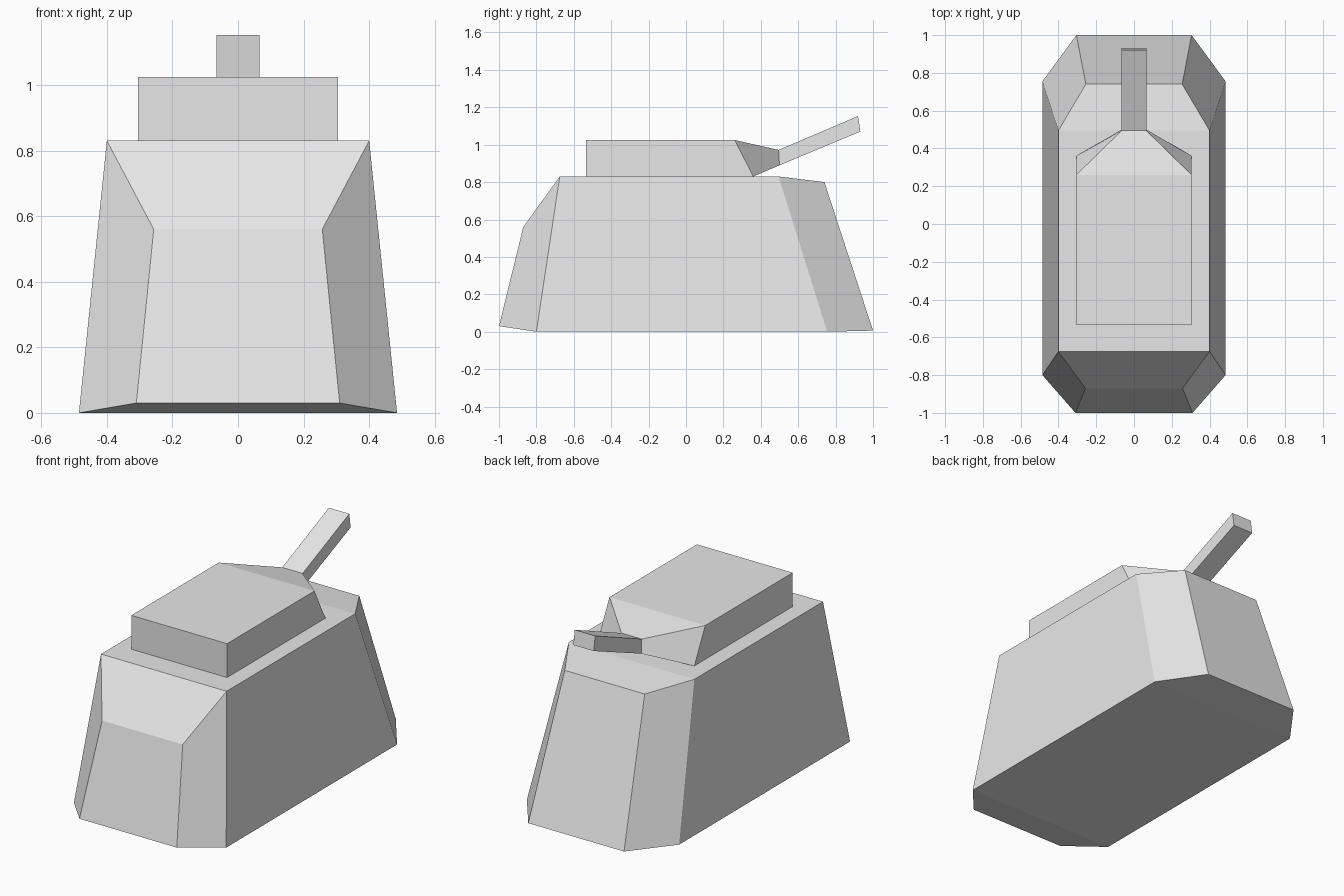
import bpy

cube = bpy.data.objects.get("Cube")
if cube:
    bpy.data.objects.remove(cube, do_unlink=True)

grey = bpy.data.materials.new("light grey")
grey.use_nodes = True
colour = (0.8, 0.8, 0.8, 1)
grey.diffuse_color = colour
grey.node_tree.nodes["Principled BSDF"].inputs["Base Color"].default_value = colour


def wrapped_solid(name, bars, sides):
    """Wrap a strip round crosswise bars (y, z, half width), then close both sides."""
    n = len(bars)
    verts = [(s * w, y, z) for s in (-1, 1) for y, z, w in bars]
    faces = [(i, (i + 1) % n, n + (i + 1) % n, n + i) for i in range(n)]
    for side in sides:
        faces.append(tuple(reversed(side)))
        faces.append(tuple(n + i for i in side))
    mesh = bpy.data.meshes.new(name)
    mesh.from_pydata(verts, [], faces)
    mesh.materials.append(grey)
    # The strip runs clockwise seen from +x, so turn the faces outwards
    mesh.flip_normals()
    mesh.update()
    obj = bpy.data.objects.new(name, mesh)
    bpy.context.collection.objects.link(obj)
    return obj


# Hull: nose, glacis, deck, rear plate, then back along the belly
wrapped_solid("hull", [
    (-1.0, 0.03, 0.31), (-0.87, 0.56, 0.257), (-0.675, 0.83, 0.40),
    (0.495, 0.83, 0.40), (0.74, 0.80, 0.255), (1.0, 0.006, 0.305),
    (0.755, 0.0, 0.485), (-0.80, 0.0, 0.485),
], [(0, 1, 2, 7), (2, 3, 6, 7), (3, 4, 5, 6)])

# Turret: box tapering to the gun mount
wrapped_solid("turret", [
    (-0.535, 0.83, 0.305), (-0.535, 1.025, 0.305), (0.26, 1.025, 0.305),
    (0.495, 0.972, 0.065), (0.50, 0.89, 0.065), (0.36, 0.83, 0.305),
], [(0, 1, 2, 5), (2, 3, 4, 5)])

# Gun barrel: raised square bar
wrapped_solid("gun_barrel", [
    (0.50, 0.89, 0.065), (0.495, 0.972, 0.065),
    (0.92, 1.153, 0.065), (0.932, 1.07, 0.065),
], [(0, 1, 2, 3)])
